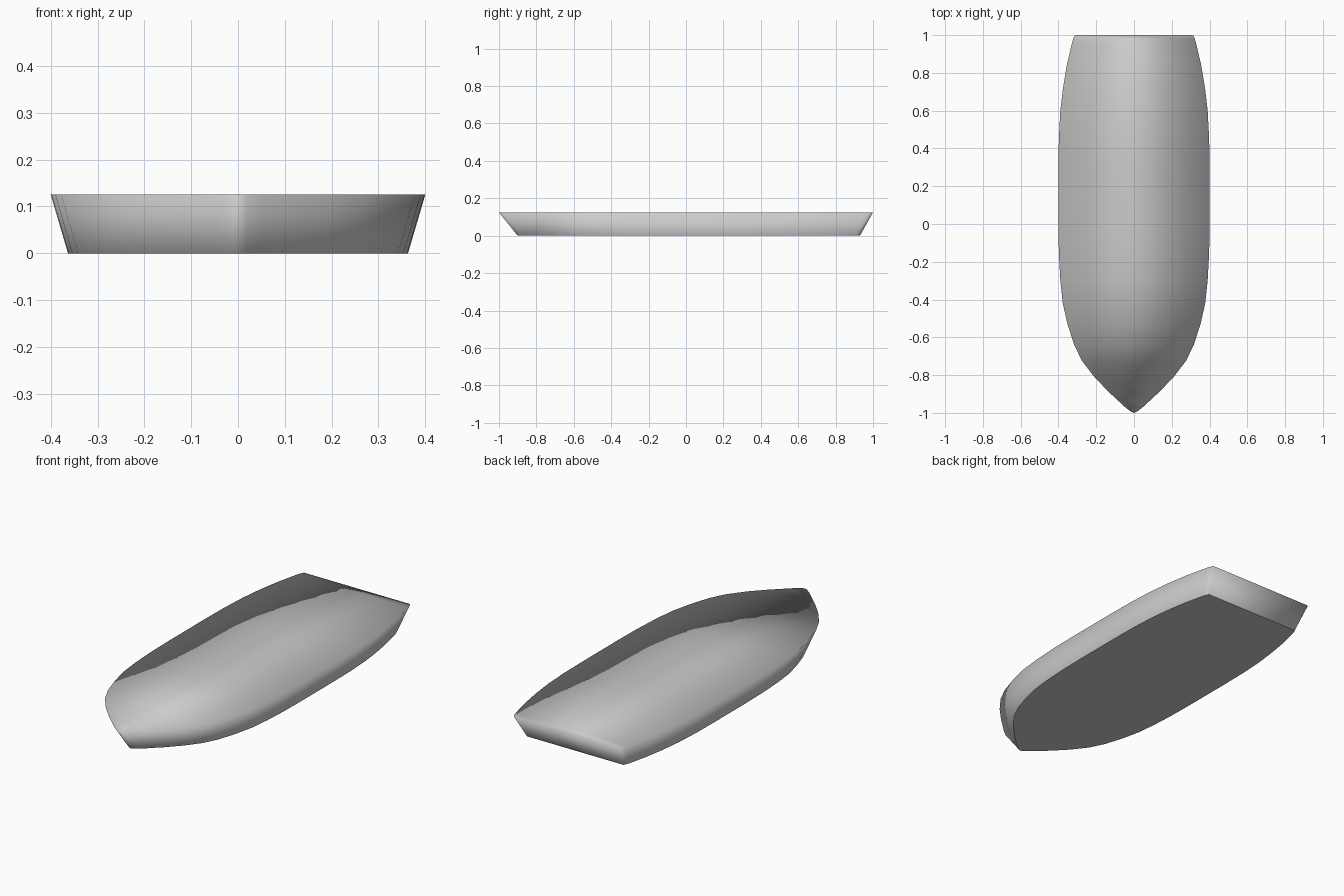
import bpy
import bmesh

cube = bpy.data.objects.get("Cube")
if cube:
    bpy.data.objects.remove(cube, do_unlink=True)

HEIGHT = 0.125

# Half outline of the deck edge from bow to stern: (half width, y)
half = [(0.018, -0.992), (0.05, -0.967), (0.135, -0.888), (0.21, -0.81),
        (0.275, -0.725), (0.317, -0.64), (0.352, -0.53), (0.377, -0.42),
        (0.39, -0.3), (0.398, -0.15), (0.4, 0.0), (0.4, 0.3), (0.398, 0.45),
        (0.39, 0.6), (0.376, 0.72), (0.356, 0.84), (0.328, 0.96),
        (0.322, 0.98), (0.312, 1.0)]

# Flat-bottomed solid hull: the keel outline is the deck outline shrunk
bm = bmesh.new()


def ring(scale_x, scale_y, shift_y, z):
    def vert(x, y):
        return bm.verts.new((x * scale_x, y * scale_y + shift_y, z))
    stem = vert(0, -1)
    left = [vert(x, y) for x, y in half]
    right = [vert(-x, y) for x, y in half]
    return stem, left, right


deck = ring(1, 1, 0, HEIGHT)
keel = ring(0.908, 0.915, 0.015, 0)

# Deck and bottom as strips running from side to side
for stem, left, right in (deck, keel):
    bm.faces.new((stem, left[0], right[0]))
    for i in range(len(half) - 1):
        bm.faces.new((left[i], left[i + 1], right[i + 1], right[i]))

# Sides and transom
loops = [[stem] + left + right[::-1] for stem, left, right in (deck, keel)]
count = len(loops[0])
for i in range(count):
    j = (i + 1) % count
    bm.faces.new((loops[0][i], loops[0][j], loops[1][j], loops[1][i]))

bmesh.ops.recalc_face_normals(bm, faces=bm.faces)

# Soft shading everywhere except the flat bottom and its rim
for face in bm.faces:
    face.smooth = face.normal.z > -0.99
for edge in bm.edges:
    if len({face.smooth for face in edge.link_faces}) == 2:
        edge.smooth = False

mesh = bpy.data.meshes.new("hull")
bm.to_mesh(mesh)
bm.free()
hull = bpy.data.objects.new("hull", mesh)
bpy.context.collection.objects.link(hull)

# Plain grey paint
grey = bpy.data.materials.new("light_grey")
grey.use_nodes = True
colour = (0.6, 0.6, 0.6, 1)
grey.diffuse_color = colour
grey.node_tree.nodes["Principled BSDF"].inputs["Base Color"].default_value = colour
mesh.materials.append(grey)
